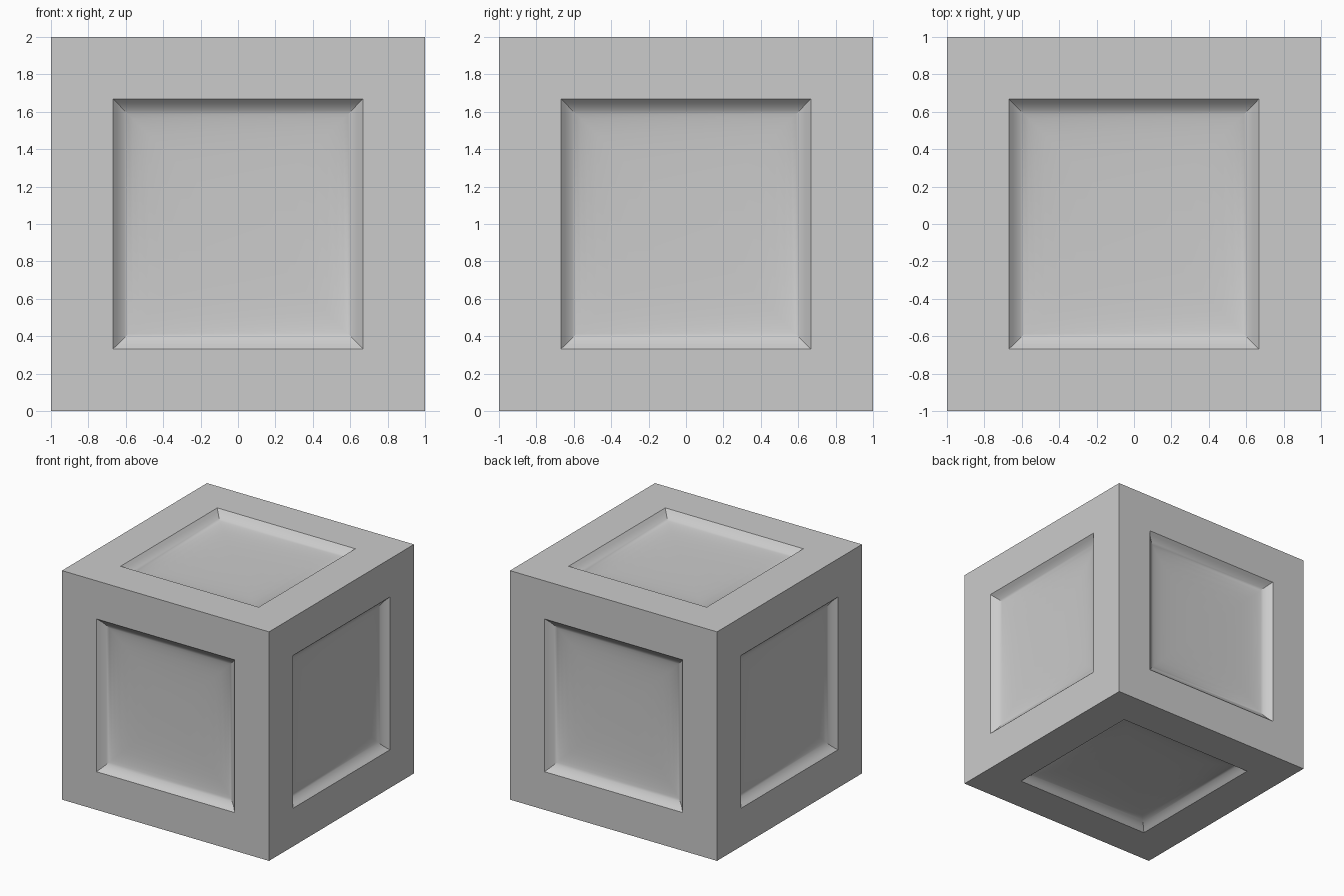
import bpy, bmesh
from mathutils import Vector

if "Cube" in bpy.data.objects:
    bpy.data.objects.remove(bpy.data.objects["Cube"])

# Recess profile: (inset from the opening edge, depth below the face)
PROFILE = [(0.02, 0.022), (0.04, 0.039), (0.06, 0.051), (0.08, 0.060), (0.105, 0.067),
           (0.14, 0.074), (0.19, 0.080), (0.26, 0.085), (0.36, 0.089), (0.50, 0.091)]
OPENING = 0.667

bm = bmesh.new()


def ring(normal, u, v, half, depth):
    """Square loop of vertices parallel to one cube side."""
    c = Vector((0, 0, 1)) + normal * (1 - depth)
    return [bm.verts.new(c + u * (a * half) + v * (b * half))
            for a, b in ((-1, -1), (1, -1), (1, 1), (-1, 1))]


def panel_side(normal):
    """Flat frame with a dished square recess."""
    u = Vector((normal.y, normal.z, normal.x))
    v = normal.cross(u)
    steps = [(1.0, 0.0), (OPENING, 0.0)] + [(OPENING - i, d) for i, d in PROFILE]
    rings = [ring(normal, u, v, h, d) for h, d in steps]
    for k, (a, b) in enumerate(zip(rings, rings[1:])):
        for i in range(4):
            j = (i + 1) % 4
            f = bm.faces.new((a[i], a[j], b[j], b[i]))
            f.smooth = k > 0
    bm.faces.new(rings[-1]).smooth = True


for axis in range(3):
    for sign in (-1, 1):
        n = Vector((0, 0, 0))
        n[axis] = sign
        panel_side(n)

bmesh.ops.remove_doubles(bm, verts=bm.verts, dist=1e-4)
bmesh.ops.recalc_face_normals(bm, faces=bm.faces)

# Keep cube edges, opening rims and steep mitres sharp
for e in bm.edges:
    e.smooth = e.calc_face_angle(0) < 0.5

mesh = bpy.data.meshes.new("panelled_cube")
bm.to_mesh(mesh)
bm.free()
cube = bpy.data.objects.new("panelled_cube", mesh)
bpy.context.collection.objects.link(cube)
